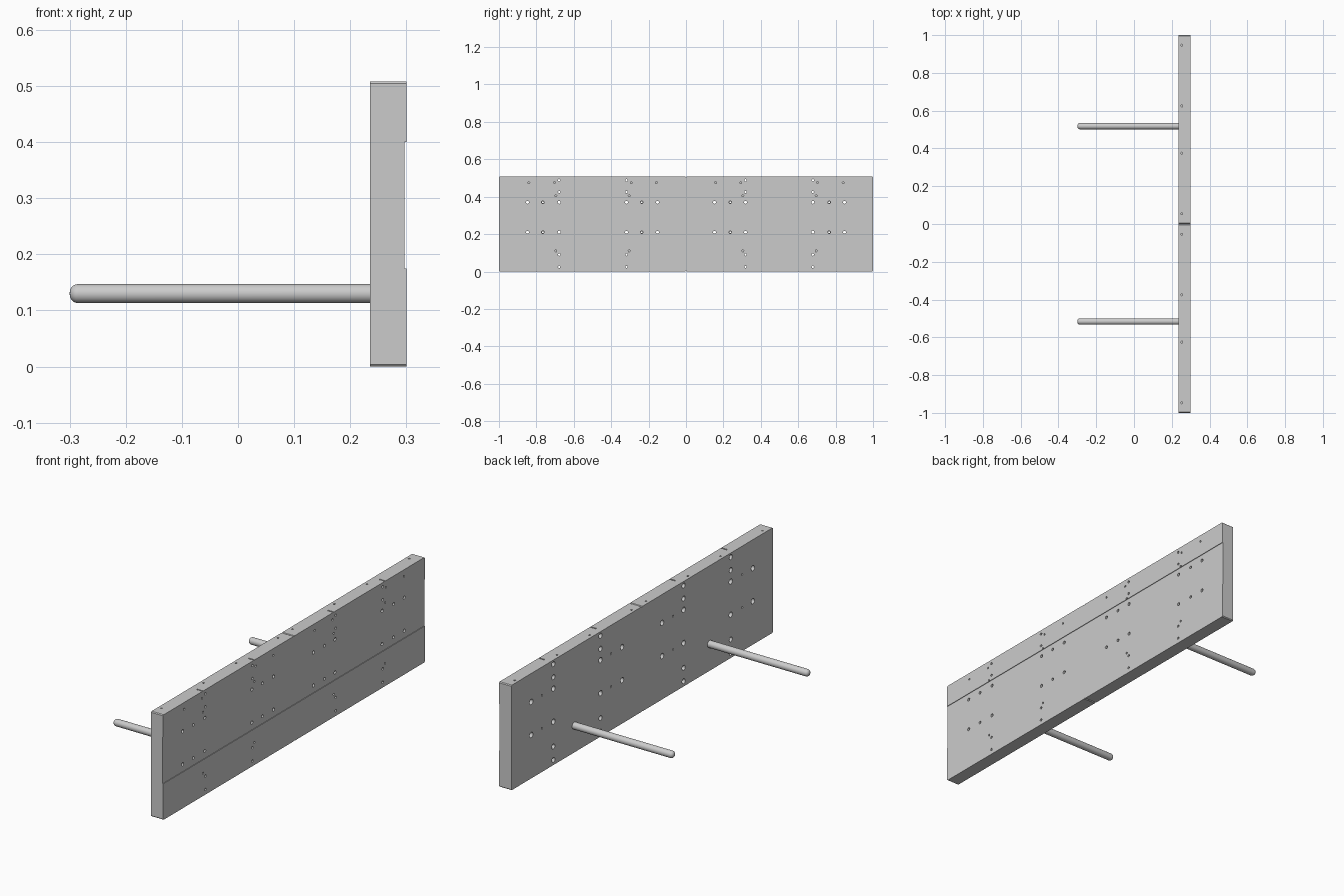
import bpy, bmesh, math
from mathutils import Vector

if "Cube" in bpy.data.objects:
    bpy.data.objects.remove(bpy.data.objects["Cube"])

X0, X1, H, C = 0.235, 0.30, 0.508, 0.004   # back, front, height, end chamfer


def make_object(name, bm):
    bmesh.ops.recalc_face_normals(bm, faces=bm.faces[:])
    me = bpy.data.meshes.new(name)
    bm.to_mesh(me)
    bm.free()
    ob = bpy.data.objects.new(name, me)
    bpy.context.collection.objects.link(ob)
    return ob


def lathe(bm, origin, axis, profile, sides=16):
    """Closed turned solid: profile is (distance along axis, radius)."""
    u = Vector((0, 1, 0))
    v = axis.cross(u)
    rings = []
    for d, r in profile:
        ring = []
        for i in range(sides):
            a = 2 * math.pi * i / sides
            ring.append(bm.verts.new(origin + axis * d + (u * math.cos(a) + v * math.sin(a)) * r))
        rings.append(ring)
    for a, b in zip(rings, rings[1:]):
        for i in range(sides):
            j = (i + 1) % sides
            bm.faces.new((a[i], a[j], b[j], b[i]))
    bm.faces.new(rings[0])
    bm.faces.new(rings[-1])


def prism(bm, points, shift):
    """Extrude a polygon by a vector."""
    a = [bm.verts.new(p) for p in points]
    b = [bm.verts.new(Vector(p) + Vector(shift)) for p in points]
    bm.faces.new(a)
    bm.faces.new(b)
    for i in range(len(a)):
        j = (i + 1) % len(a)
        bm.faces.new((a[i], a[j], b[j], b[i]))


# Panel half: chamfered at both ends
bm = bmesh.new()
outline = [(C, 0), (1 - C, 0), (1, C), (1, H - C), (1 - C, H), (C, H), (0, H - C), (0, C)]
prism(bm, [(X0, y, z) for y, z in outline], (X1 - X0, 0, 0))
panel = make_object("panel_right", bm)

# Cutters: groove, bolt holes, dowel holes
bm = bmesh.new()
XA, ZA = Vector((1, 0, 0)), Vector((0, 0, 1))
FRONT = X1 - 0.003
prism(bm, [(FRONT, -0.1, 0.175), (0.35, -0.1, 0.175), (0.35, -0.1, 0.40), (FRONT, -0.1, 0.40)],
      (0, 1.2, 0))
groove = make_object("groove_cutter", bm)

bm = bmesh.new()
STEP = 0.02
THROUGH = [(0.2, 0.013), (X0 + STEP, 0.013), (X0 + STEP, 0.008), (0.34, 0.008)]
SMALL = [(0.2, 0.012), (X0 + STEP, 0.012), (X0 + STEP, 0.006), (0.34, 0.006)]
PILOT = [(0.2, 0.005), (X1 - STEP, 0.005), (X1 - STEP, 0.007), (0.34, 0.007)]
BLIND = [(X1 - STEP, 0.005), (0.34, 0.005)]


def holes(ys, zs, profile):
    for y in ys:
        for z in zs:
            lathe(bm, Vector((0, y, z)), XA, profile)


holes((0.153, 0.318, 0.678, 0.847), (0.21, 0.37), THROUGH)
holes((0.318, 0.678), (0.025, 0.09, 0.425, 0.488), SMALL)
holes((0.237, 0.765), (0.21, 0.37), PILOT)
holes((0.158, 0.293, 0.703, 0.84), (0.475,), BLIND)
holes((0.304, 0.696), (0.11, 0.405), BLIND)

# Dowel holes and slits in the top edge
for y in (0.055, 0.375, 0.625, 0.947):
    lathe(bm, Vector((0.253, y, 0)), ZA, [(H - 0.012, 0.005), (H + 0.03, 0.005)], 12)
for y in (0.303, 0.697):
    prism(bm, [(0.268, y - 0.003, H - 0.004), (0.298, y - 0.003, H - 0.004),
               (0.298, y + 0.003, H - 0.004), (0.268, y + 0.003, H - 0.004)], (0, 0, 0.03))
drills = make_object("hole_cutter", bm)

for cutter in (groove, drills):
    cutter.hide_render = True
    mod = panel.modifiers.new("cut", 'BOOLEAN')
    mod.operation = 'DIFFERENCE'
    mod.solver = 'EXACT'
    mod.object = cutter

# Bake the cuts, then remove the cutters
deps = bpy.context.evaluated_depsgraph_get()
baked = bpy.data.meshes.new_from_object(panel.evaluated_get(deps))
panel.modifiers.clear()
panel.data = baked
for cutter in (groove, drills):
    bpy.data.objects.remove(cutter)

# Mirrored panel half
bm = bmesh.new()
bm.from_mesh(baked)
for v in bm.verts:
    v.co.y = -v.co.y
bmesh.ops.reverse_faces(bm, faces=bm.faces[:])
make_object("panel_left", bm)

# Support rods with rounded tips, embedded in the panel
R, B = 0.017, 0.015
tip = [(-0.3 + B - B * math.cos(t * math.pi / 10), R - B + B * math.sin(t * math.pi / 10))
       for t in range(6)]
for name, y in (("rod_right", 0.518), ("rod_left", -0.516)):
    bm = bmesh.new()
    lathe(bm, Vector((0, y, 0.13)), XA, tip + [(X0 + 0.04, R)], 32)
    rod = make_object(name, bm)
    bpy.ops.object.select_all(action='DESELECT')
    rod.select_set(True)
    bpy.context.view_layer.objects.active = rod
    bpy.ops.object.shade_smooth_by_angle(angle=math.radians(35))
